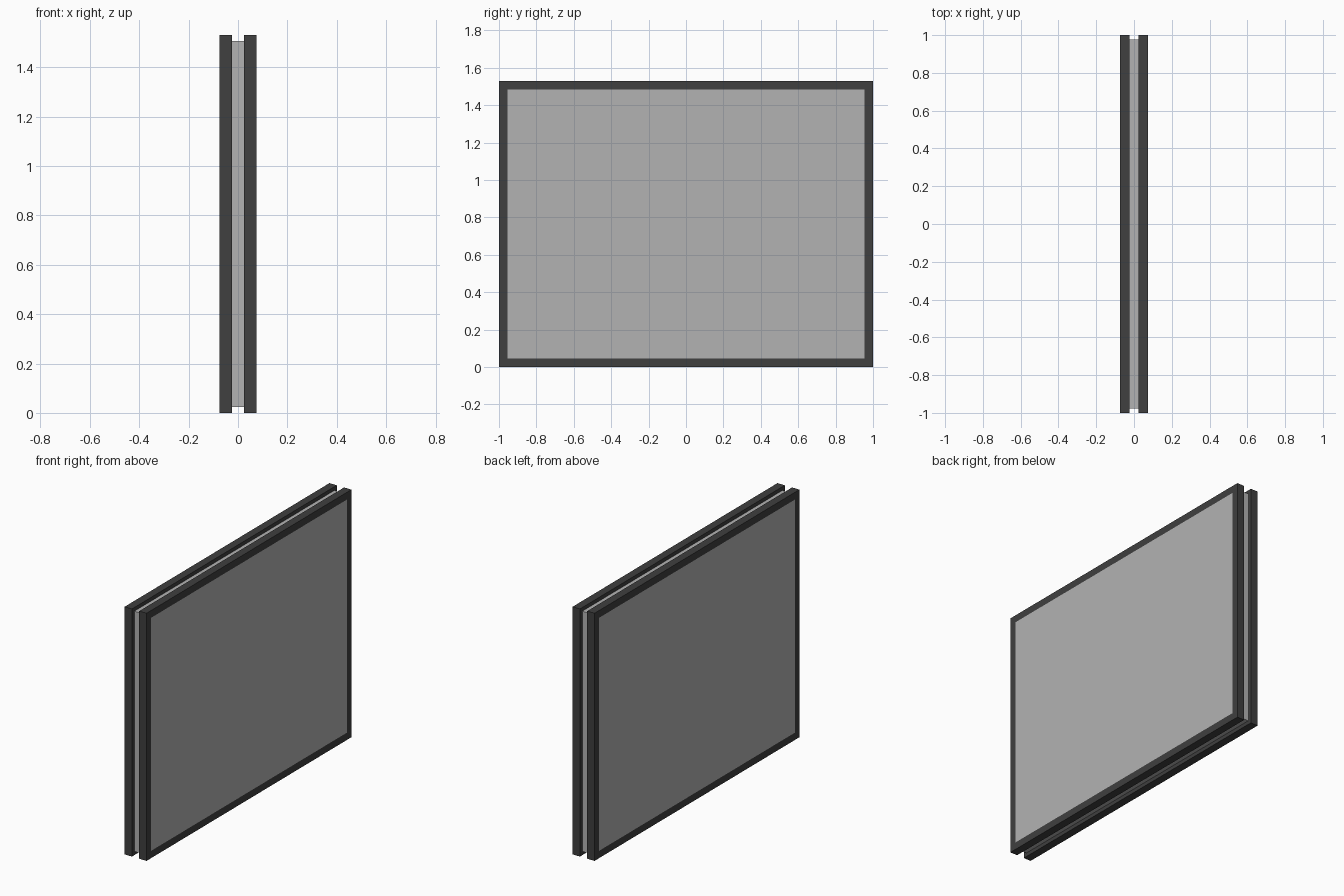
import bpy, bmesh

if "Cube" in bpy.data.objects:
    bpy.data.objects.remove(bpy.data.objects["Cube"])

HALF_W, HEIGHT = 1.0, 1.53      # outer size
X_IN, X_OUT = 0.025, 0.075      # frame depth range from the centre plane
RIM, GAP = 0.045, 0.023         # rim width, groove depth


def material(name, value):
    mat = bpy.data.materials.new(name)
    mat.diffuse_color = (value, value, value, 1)
    mat.use_nodes = True
    mat.node_tree.nodes["Principled BSDF"].inputs["Base Color"].default_value = mat.diffuse_color
    return mat


def loft(name, sections, mat, closed=False):
    """Join rectangles given as (x, inset); closed makes a ring, otherwise cap the ends."""
    bm = bmesh.new()
    loops = []
    for x, inset in sections:
        y, z0, z1 = HALF_W - inset, inset, HEIGHT - inset
        loops.append([bm.verts.new((x, *p)) for p in ((-y, z0), (y, z0), (y, z1), (-y, z1))])
    pairs = list(zip(loops, loops[1:]))
    if closed:
        pairs.append((loops[-1], loops[0]))
    else:
        bm.faces.new(loops[0])
        bm.faces.new(loops[-1])
    for a, b in pairs:
        for i in range(4):
            j = (i + 1) % 4
            bm.faces.new((a[i], a[j], b[j], b[i]))
    bmesh.ops.recalc_face_normals(bm, faces=bm.faces)
    mesh = bpy.data.meshes.new(name)
    bm.to_mesh(mesh)
    bm.free()
    mesh.materials.append(mat)
    obj = bpy.data.objects.new(name, mesh)
    bpy.context.collection.objects.link(obj)
    return obj


dark = material("dark_frame", 0.05)
light = material("light_panel", 0.45)

# Rectangular rims on both sides of the groove
for side, name in ((-1, "left_frame"), (1, "right_frame")):
    loft(name, [(side * X_IN, 0), (side * X_OUT, 0),
                (side * X_OUT, RIM), (side * X_IN, RIM)], dark, closed=True)

# Panel: flush with both rims, wider core at the bottom of the groove
loft("panel", [(-X_OUT, RIM), (-X_IN, RIM), (-X_IN, GAP),
               (X_IN, GAP), (X_IN, RIM), (X_OUT, RIM)], light)
